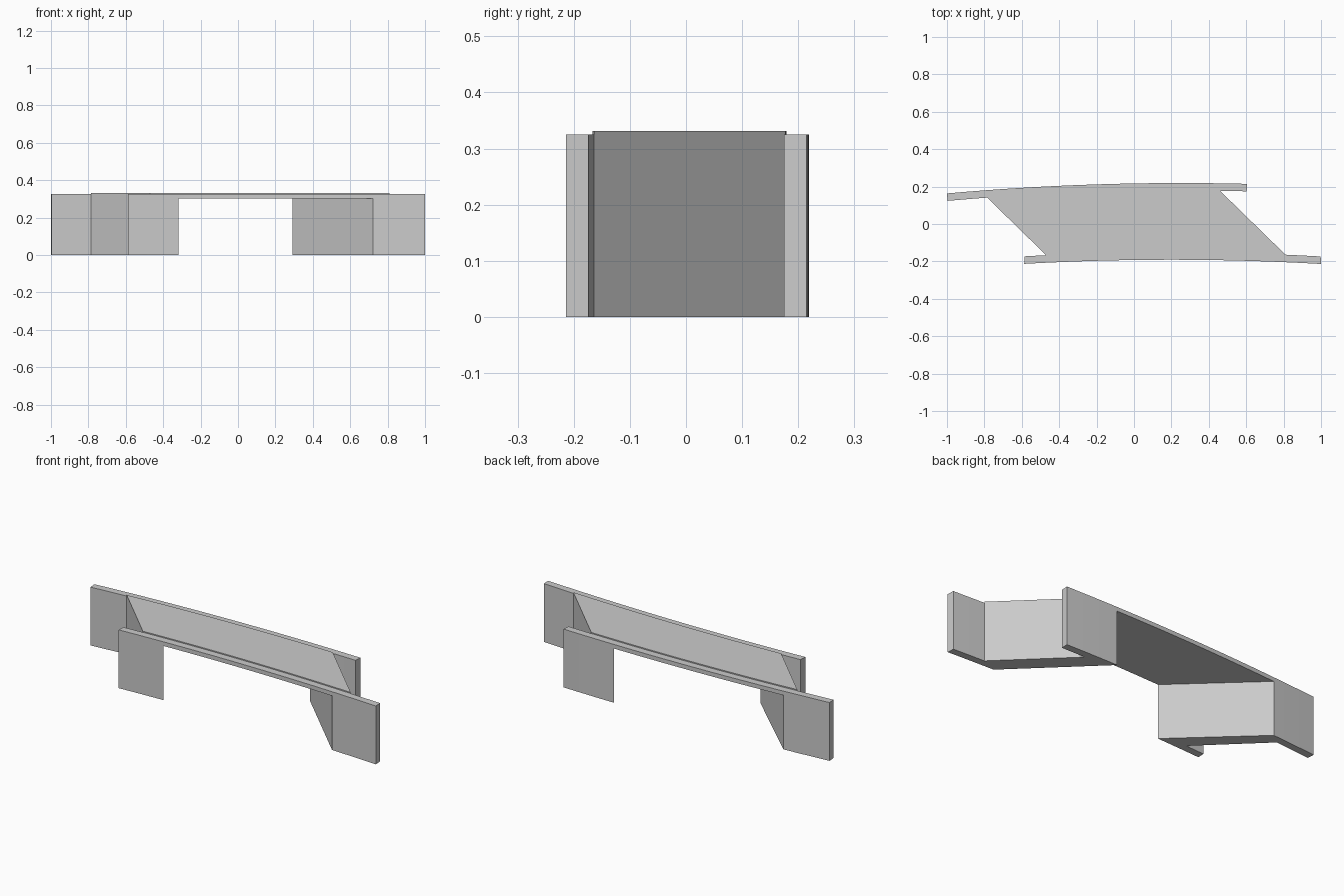
import bpy, bmesh

if "Cube" in bpy.data.objects:
    bpy.data.objects.remove(bpy.data.objects["Cube"])

CURVE = 0.0355
WALL = 0.04


def arc(x0, x1, peak, y, n):
    """Points along a gently curved wall line in plan."""
    xs = [x0 + (x1 - x0) * i / n for i in range(n + 1)]
    return [(x, y - CURVE * (x - peak) ** 2) for x in xs]


def back(x0, x1, inset=0.0, n=16):
    return arc(x0, x1, 0.25, 0.219 - inset, n)


def front(x0, x1, inset=0.0, n=16):
    return arc(x0, x1, 0.2, -0.191 + inset, n)


def prism(name, outline, z0, z1):
    """Extrude a plan outline from z0 up to z1."""
    bm = bmesh.new()
    base = bm.faces.new([bm.verts.new((x, y, z0)) for x, y in outline])
    top = bmesh.ops.extrude_face_region(bm, geom=[base], use_keep_orig=True)
    for v in top["geom"]:
        if isinstance(v, bmesh.types.BMVert):
            v.co.z = z1
    bmesh.ops.recalc_face_normals(bm, faces=bm.faces)
    mesh = bpy.data.meshes.new(name)
    bm.to_mesh(mesh)
    bm.free()
    obj = bpy.data.objects.new(name, mesh)
    bpy.context.collection.objects.link(obj)
    return obj


# Skewed abutments with curved wing walls, one plan outline
outline = (back(-1, 0.605)
           + back(0.602, 0.46, WALL, 2)
           + front(0.81, 0.998, WALL, 2)
           + front(1, -0.587)
           + front(-0.584, -0.47, WALL, 2)
           + back(-0.785, -0.997, WALL, 2))
body = prism("bridge_body", outline, 0, 0.325)

# Skewed passage under the deck, extended past both walls
def along(a, b, y):
    t = (y - a[1]) / (b[1] - a[1])
    return (a[0] + t * (b[0] - a[0]), y)

left = ((-0.32, -0.2), (-0.73, 0.185))
right = ((0.72, -0.2), (0.29, 0.219))
passage = [along(*left, -0.4), along(*right, -0.4), along(*right, 0.4), along(*left, 0.4)]
cutter = prism("passage_cutter", passage, -0.1, 0.302)
cutter.hide_render = True
cutter.hide_set(True)

mod = body.modifiers.new("passage", "BOOLEAN")
mod.operation = "DIFFERENCE"
mod.solver = "EXACT"
mod.object = cutter

# Raised road surface between the two parapets
prism("road_deck", front(-0.47, 0.81, WALL) + back(0.46, -0.785, WALL), 0.325, 0.331)
